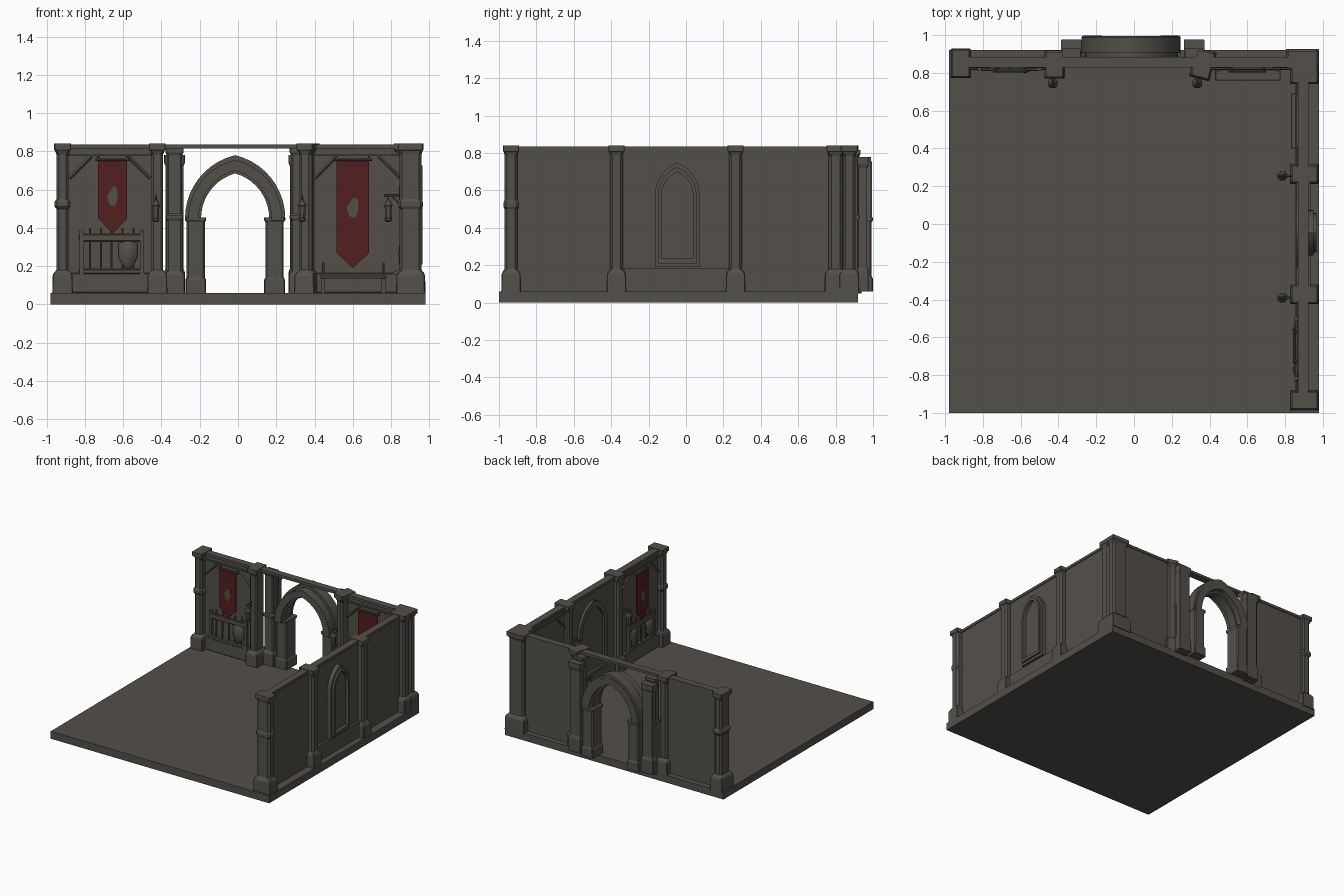
import bpy, bmesh, math
from mathutils import Vector, Matrix

if "Cube" in bpy.data.objects:
    bpy.data.objects.remove(bpy.data.objects["Cube"])


def material(name, rgb):
    m = bpy.data.materials.new(name)
    m.diffuse_color = (*rgb, 1)
    m.use_nodes = True
    m.node_tree.nodes["Principled BSDF"].inputs["Base Color"].default_value = m.diffuse_color
    return m


STONE = material("dark stone", (0.088, 0.080, 0.068))
RED = material("banner red", (0.084, 0.013, 0.014))


def finish(name, bm, mat=STONE, smooth=False):
    bmesh.ops.recalc_face_normals(bm, faces=bm.faces)
    me = bpy.data.meshes.new(name)
    bm.to_mesh(me)
    bm.free()
    me.materials.append(mat)
    ob = bpy.data.objects.new(name, me)
    bpy.context.collection.objects.link(ob)
    if smooth:
        bpy.ops.object.select_all(action='DESELECT')
        ob.select_set(True)
        bpy.context.view_layer.objects.active = ob
        bpy.ops.object.shade_smooth_by_angle(angle=math.radians(40))
    return ob


def box(name, x0, x1, y0, y1, z0, z1, bevel=0.0):
    bm = bmesh.new()
    bmesh.ops.create_cube(bm, size=1)
    for v in bm.verts:
        v.co = Vector(((x0 + x1) / 2 + v.co.x * (x1 - x0), (y0 + y1) / 2 + v.co.y * (y1 - y0),
                       (z0 + z1) / 2 + v.co.z * (z1 - z0)))
    if bevel:
        bmesh.ops.bevel(bm, geom=bm.edges[:], offset=bevel, segments=1, affect='EDGES')
    return finish(name, bm)


def rod(name, p, q, r, sides=8):
    p, q = Vector(p), Vector(q)
    bm = bmesh.new()
    bmesh.ops.create_cone(bm, cap_ends=True, segments=sides, radius1=r, radius2=r, depth=(q - p).length)
    rot = (q - p).to_track_quat('Z', 'Y').to_matrix().to_4x4()
    bmesh.ops.transform(bm, matrix=Matrix.Translation((p + q) / 2) @ rot, verts=bm.verts)
    return finish(name, bm, smooth=sides > 4)


def loft(name, x, y, hx, hy, profile, rot=0.0):
    """Stack of chamfered rectangles; profile rows are (inset, z, chamfer)."""
    bm, rings = bmesh.new(), []
    for inset, z, ch in profile:
        a, b = hx - inset, hy - inset
        c = min(a, b) * ch
        pts = [(a, c - b), (a, b - c), (a - c, b), (c - a, b), (-a, b - c), (-a, c - b), (c - a, -b), (a - c, -b)]
        ca, sa = math.cos(rot), math.sin(rot)
        rings.append([bm.verts.new((x + u * ca - v * sa, y + u * sa + v * ca, z)) for u, v in pts])
    for r, s in zip(rings, rings[1:]):
        for i in range(8):
            bm.faces.new((r[i], r[(i + 1) % 8], s[(i + 1) % 8], s[i]))
    bm.faces.new(rings[0])
    bm.faces.new(rings[-1])
    return finish(name, bm)


def column(name, x, y, hx, hy, rot=0.0, band=False, shaft=0.012):
    prof = [(-0.010, 0.05, .08), (-0.008, 0.15, .08), (-0.002, 0.165, .15), (shaft, 0.18, .4)]
    if band:
        prof += [(shaft, 0.50, .4), (0.002, 0.512, .3), (0.002, 0.535, .3), (shaft, 0.55, .4)]
    prof += [(shaft, 0.785, .4), (0.004, 0.805, .2), (0, 0.808, .08), (0, 0.84, .08)]
    return loft(name, x, y, hx, hy, prof, rot)


def arch_points(w, spring, apex, bottom, n=10):
    h = apex - spring
    R = (w * w + h * h) / (2 * w)
    top = math.asin(min(1, h / R))
    right = [(w, bottom)] + [(w - R + R * math.cos(top * i / n), spring + R * math.sin(top * i / n))
                             for i in range(n + 1)]
    return right + [(-u, z) for u, z in reversed(right[:-1])]


def back(u, d, z):       # wall-local to world: d is depth into the room
    return (u, 0.84 - d, z)


def side(u, d, z):
    return (0.88 - d, u, z)


def arch_band(name, wall, u, outer, inner, d0, d1, closed=False):
    bm = bmesh.new()
    rows = [[bm.verts.new(wall(u + p[0], d, p[1])) for p in pts]
            for pts, d in ((outer, d0), (outer, d1), (inner, d1), (inner, d0))]
    n = len(outer)
    for a, b in zip(rows, rows[1:] + rows[:1]):
        for i in range(n if closed else n - 1):
            j = (i + 1) % n
            bm.faces.new((a[i], a[j], b[j], b[i]))
    if not closed:
        for i in (0, -1):
            bm.faces.new([r[i] for r in rows])
    return finish(name, bm, smooth=True)


def plate(name, wall, pts, d, t, mat=STONE):
    bm = bmesh.new()
    a = [bm.verts.new(wall(u, d, z)) for u, z in pts]
    b = [bm.verts.new(wall(u, d + t, z)) for u, z in pts]
    bm.faces.new(a)
    bm.faces.new(b)
    for i in range(len(a)):
        j = (i + 1) % len(a)
        bm.faces.new((a[i], a[j], b[j], b[i]))
    return finish(name, bm, mat)


def wbox(name, wall, u0, u1, d0, d1, z0, z1, bevel=0.0):
    p, q = wall(u0, d0, z0), wall(u1, d1, z1)
    lo, hi = [min(a, b) for a, b in zip(p, q)], [max(a, b) for a, b in zip(p, q)]
    return box(name, lo[0], hi[0], lo[1], hi[1], lo[2], hi[2], bevel)


# Floor slab
box("floor", -0.98, 0.98, -1, 0.92, 0, 0.06)

# Wall bays: panel, plinth, top rail, corner braces
def bay(wall, u0, u1, braces=True):
    wbox("wall_panel", wall, u0, u1, -0.037, 0, 0.06, 0.82)
    wbox("wall_plinth", wall, u0, u1, -0.01, 0.025, 0.06, 0.165, 0.006)
    wbox("wall_rail", wall, u0, u1, -0.044, 0.012, 0.815, 0.836)
    if braces:
        wbox("wall_moulding", wall, u0, u1, 0, 0.01, 0.775, 0.787)
        for a, s in ((u0 + 0.03, 1), (u1 - 0.03, -1)):
            rod("corner_brace", wall(a, 0.006, 0.66), wall(a + s * 0.115, 0.006, 0.775), 0.009, 4)


bay(back, -0.91, -0.43)
bay(back, 0.37, 0.88)
bay(side, -0.93, -0.37)
bay(side, -0.37, 0.27, False)
bay(side, 0.27, 0.84)

# Columns
column("left_end_column", -0.917, 0.85, 0.044, 0.068, band=True)
column("left_door_column", -0.422, 0.845, 0.043, 0.066)
column("right_door_column", 0.365, 0.845, 0.045, 0.068, rot=-0.26)
column("corner_column_back", 0.892, 0.872, 0.078, 0.045)
column("corner_column_side", 0.902, 0.80, 0.066, 0.05)
for y in (0.265, -0.372):
    column("side_column", 0.902, y, 0.066, 0.043, shaft=0.008)
column("front_end_column", 0.902, -0.935, 0.066, 0.043, band=True, shaft=0.008)

# Doorway: posts, lintel rail, jambs and pointed arch
DX = -0.015
box("door_lintel", -0.40, 0.36, 0.828, 0.884, 0.815, 0.836)
for s, x in ((-1, -0.332), (1, 0.318)):
    loft("door_post", x, 0.895, 0.048, 0.038,
         [(-0.005, 0.05, .1), (-0.005, 0.155, .1), (0.006, 0.175, .3), (0.006, 0.44, .3), (0, 0.45, .2),
          (0, 0.465, .2), (0.008, 0.475, .3), (0.008, 0.78, .3), (0, 0.795, .1), (0, 0.815, .1)])
    loft("door_buttress", x, 0.945, 0.054, 0.032,
         [(0, 0.06, .1), (0, 0.17, .1), (0.008, 0.19, .1), (0.008, 0.72, .1), (0, 0.74, .1), (0, 0.78, .1)])
    loft("door_jamb", DX + s * 0.206, 0.93, 0.054, 0.069,
         [(0, 0.06, .1), (0, 0.13, .1), (0.006, 0.14, .2), (0.006, 0.43, .2), (0, 0.44, .1), (0, 0.455, .1)])
A = arch_points
arch_band("door_arch", back, DX, A(0.245, 0.45, 0.755, 0.44), A(0.19, 0.45, 0.70, 0.44), 0.0, -0.155)
arch_band("door_arch_hood", back, DX, A(0.262, 0.45, 0.78, 0.44), A(0.235, 0.45, 0.745, 0.44), -0.065, -0.15)
arch_band("door_arch_rib", back, DX, A(0.215, 0.45, 0.725, 0.44), A(0.178, 0.45, 0.685, 0.44), -0.04, -0.11)

# Window in the side wall: outer frame, inner bead, pane, room-side surround
WY = -0.047
arch_band("window_frame", side, WY, A(0.12, 0.57, 0.75, 0.19), A(0.098, 0.57, 0.72, 0.215), -0.02, -0.07, True)
arch_band("window_bead", side, WY, A(0.104, 0.57, 0.725, 0.21), A(0.085, 0.57, 0.70, 0.235), -0.02, -0.085, True)
plate("window_pane", side, [(WY + u, z) for u, z in A(0.09, 0.57, 0.705, 0.23)], -0.05, -0.008)
arch_band("window_surround", side, WY, A(0.18, 0.52, 0.75, 0.15), A(0.14, 0.52, 0.70, 0.18), 0, 0.02, True)
wbox("window_plinth", side, -0.33, 0.23, -0.055, -0.02, 0.06, 0.185)


# Banners with a plain patch, hung from a rod
def banner(wall, u, w, z0, pz):
    plate("banner", wall, [(u - w, 0.75), (u + w, 0.75), (u + w, z0 + 0.08), (u, z0), (u - w, z0 + 0.08)],
          0.03, 0.006, RED)
    patch = [(-0.4, 0.1), (-0.2, 0.35), (0.05, 0.75), (0.3, 0.6), (0.35, -0.1), (0.15, -0.6), (-0.2, -0.5)]
    plate("banner_patch", wall, [(u + a * w, pz + b * 0.08) for a, b in patch], 0.036, 0.003)
    rod("banner_rod", wall(u - w - 0.015, 0.03, 0.757), wall(u + w + 0.015, 0.03, 0.757), 0.007)
    for s in (-1, 1):
        rod("banner_hook", wall(u + s * w, 0, 0.77), wall(u + s * w, 0.035, 0.765), 0.006)


banner(back, -0.655, 0.076, 0.37, 0.56)
banner(back, 0.60, 0.085, 0.19, 0.50)
banner(side, -0.65, 0.076, 0.37, 0.56)


# Weapon racks with shields
def rack(wall, u0, u1, shields):
    wbox("rack_top", wall, u0, u1, 0.012, 0.03, 0.33, 0.368, 0.004)
    wbox("rack_base", wall, u0, u1, 0.0, 0.03, 0.16, 0.185, 0.004)
    for u in (u0 + 0.012, u1 - 0.012):
        wbox("rack_post", wall, u - 0.011, u + 0.011, 0.008, 0.03, 0.155, 0.39)
    for i in range(1, 6):
        u = u0 + (u1 - u0) * i / 6
        rod("rack_spear", wall(u, 0.018, 0.17), wall(u, 0.012, 0.40), 0.006, 6)
    for u in shields:
        bm = bmesh.new()
        outline = [(-0.05, 0.32), (0, 0.335), (0.05, 0.32), (0.05, 0.25), (0.03, 0.205), (0, 0.18),
                   (-0.03, 0.205), (-0.05, 0.25)]
        rim = [bm.verts.new(wall(u + a, 0.025 - 0.012 * abs(a) / 0.05, z)) for a, z in outline]
        face = [bm.verts.new(wall(u + a * 0.85, 0.035 - 0.012 * abs(a) / 0.05, 0.26 + (z - 0.26) * 0.87))
                for a, z in outline]
        mid = bm.verts.new(wall(u, 0.042, 0.265))
        for i in range(8):
            j = (i + 1) % 8
            bm.faces.new((rim[i], rim[j], face[j], face[i]))
            bm.faces.new((face[i], face[j], mid))
        bm.faces.new(rim)
        finish("shield", bm, smooth=True)


rack(back, -0.83, -0.49, (-0.575,))
rack(side, -0.83, -0.49, (-0.56, -0.77))


# Benches with end posts
def bench(wall, u0, u1, d0, d1):
    wbox("bench_seat", wall, u0, u1, d0, d1, 0.135, 0.152, 0.003)
    for u in (u0 + 0.015, u1 - 0.015):
        wbox("bench_leg", wall, u - 0.01, u + 0.01, d0 + 0.005, d1 - 0.005, 0.06, 0.137)
        rod("bench_post", wall(u, d0 + 0.008, 0.14), wall(u, d0 + 0.008, 0.22), 0.007, 6)


bench(back, 0.43, 0.775, 0.02, 0.08)
bench(side, 0.40, 0.69, 0.012, 0.05)


# Lanterns on column brackets
for wall, u in ((back, -0.43), (back, 0.335), (side, 0.255), (side, -0.39)):
    top = wall(u, 0.095, 0.4)
    rod("lantern_arm", wall(u, 0.03, 0.57), wall(u, 0.118, 0.57), 0.006, 6)
    rod("lantern_strut", wall(u, 0.04, 0.53), wall(u, 0.08, 0.57), 0.004, 6)
    rod("lantern_hook", wall(u, 0.095, 0.545), wall(u, 0.095, 0.57), 0.003, 6)
    loft("lantern", top[0], top[1], 0.026, 0.026,
         [(0.018, 0.43, .5), (0.006, 0.44, .5), (0.006, 0.45, .5), (0.010, 0.452, .5), (0.007, 0.515, .5),
          (0, 0.518, .5), (0.018, 0.548, .5)])
